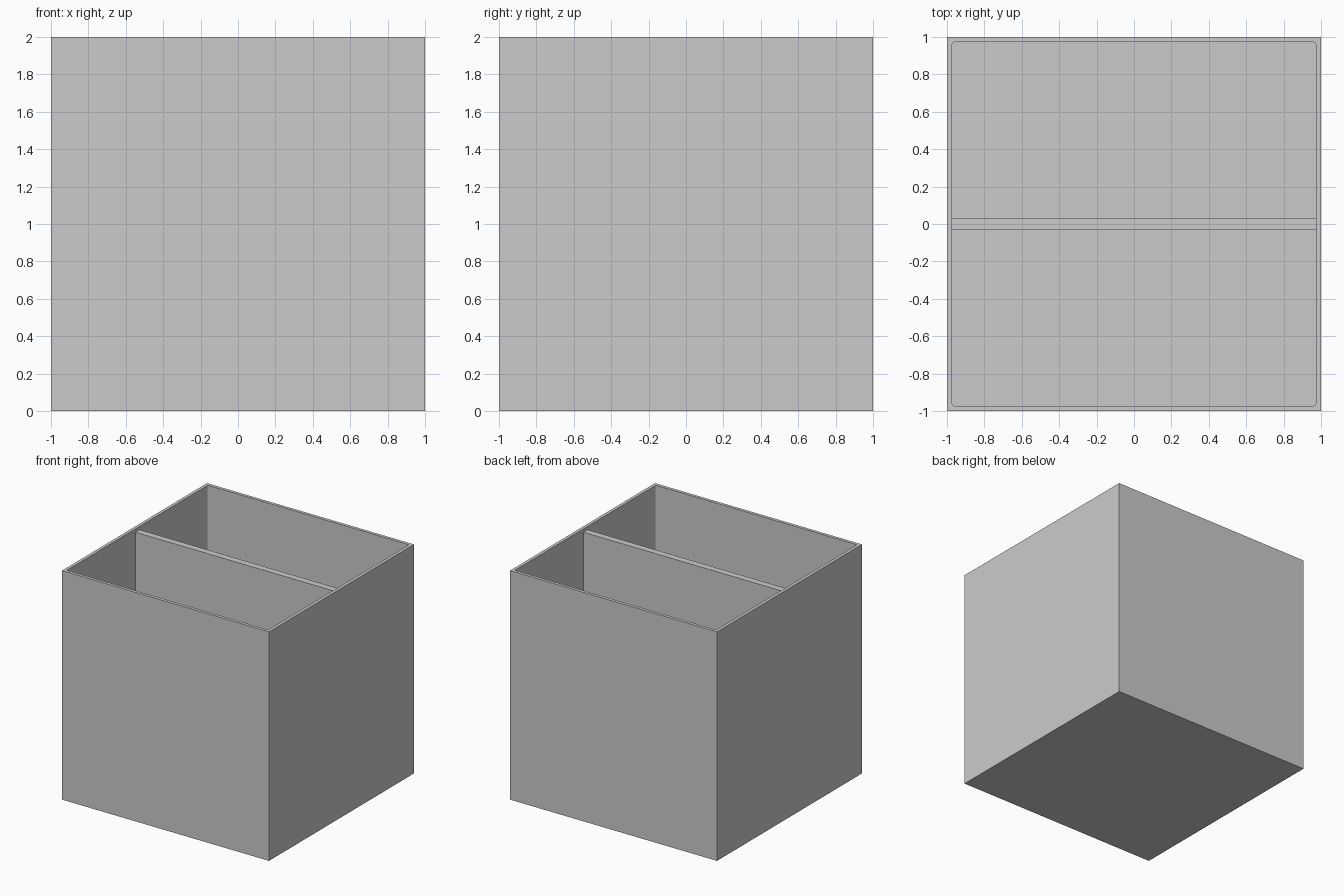
import bpy
import bmesh

cube = bpy.data.objects.get("Cube")
if cube:
    bpy.data.objects.remove(cube, do_unlink=True)

WALL = 0.028      # wall and floor thickness
INNER = 1 - WALL  # half width of the cavity

grey = bpy.data.materials.new("plain_grey")
grey.use_nodes = True
colour = (0.6, 0.6, 0.6, 1)
grey.diffuse_color = colour
grey.node_tree.nodes["Principled BSDF"].inputs["Base Color"].default_value = colour


def box(name, low, high):
    """Axis-aligned box between two corners."""
    bm = bmesh.new()
    bmesh.ops.create_cube(bm, size=1)
    for v in bm.verts:
        v.co = [h if c > 0 else l for c, l, h in zip(v.co, low, high)]
    mesh = bpy.data.meshes.new(name)
    bm.to_mesh(mesh)
    bm.free()
    mesh.materials.append(grey)
    obj = bpy.data.objects.new(name, mesh)
    bpy.context.collection.objects.link(obj)
    return obj


# Cavity cutter with slightly rounded upright corners
cavity = box("cavity_cutter", (-INNER, -INNER, WALL), (INNER, INNER, 2.2))
bm = bmesh.new()
bm.from_mesh(cavity.data)
upright = [e for e in bm.edges
           if abs(e.verts[0].co.z - e.verts[1].co.z) > 1]
bmesh.ops.bevel(bm, geom=upright, offset=0.01, segments=3, profile=0.5,
                affect='EDGES')
bm.to_mesh(cavity.data)
bm.free()
cavity.hide_render = True
cavity.hide_viewport = True

# Open-topped box
shell = box("box_shell", (-1, -1, 0), (1, 1, 2))
cut = shell.modifiers.new("hollow", 'BOOLEAN')
cut.operation = 'DIFFERENCE'
cut.solver = 'EXACT'
cut.object = cavity

# Divider across the middle, just below the rim
box("divider", (-INNER, -0.029, WALL), (INNER, 0.029, 1.972))
